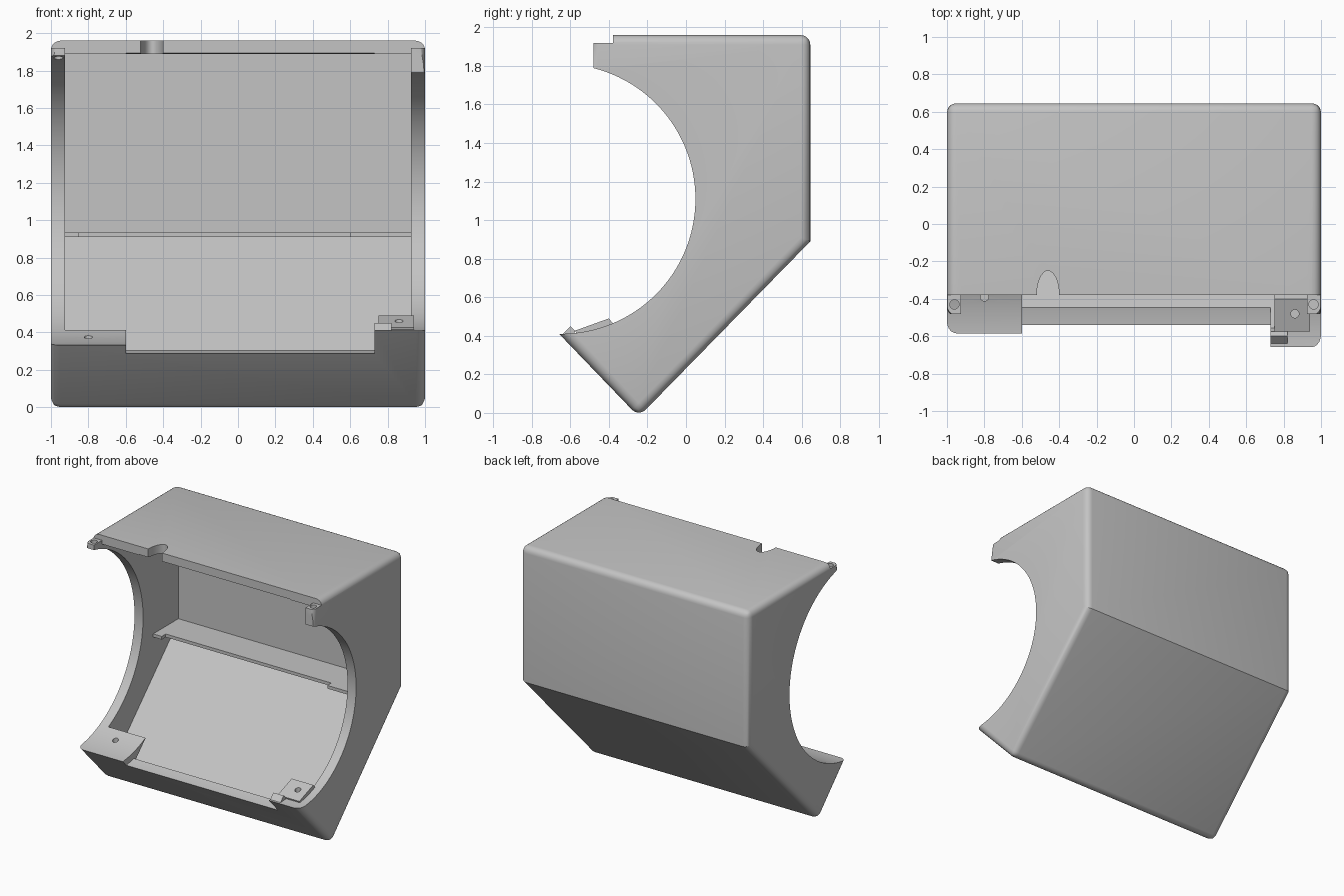
import bpy, bmesh, math

cube = bpy.data.objects.get("Cube")
if cube:
    bpy.data.objects.remove(cube, do_unlink=True)

grey = bpy.data.materials.new("plain_grey")
grey.use_nodes = True
grey.diffuse_color = (0.55, 0.55, 0.55, 1)
grey.node_tree.nodes["Principled BSDF"].inputs["Base Color"].default_value = (0.55, 0.55, 0.55, 1)


def prism(name, profile, x0, x1, bevel=0, sharp=()):
    """Extrude a (y, z) profile along x; optionally round every edge not in sharp."""
    bm = bmesh.new()
    rings = [[bm.verts.new((x, y, z)) for y, z in profile] for x in (x0, x1)]
    bm.faces.new(rings[0])
    bm.faces.new(rings[1])
    n = len(profile)
    for i in range(n):
        j = (i + 1) % n
        bm.faces.new((rings[0][i], rings[0][j], rings[1][j], rings[1][i]))
    if bevel:
        keep = [{rings[0][i], rings[1][i]} for i in sharp]
        edges = [e for e in bm.edges if set(e.verts) not in keep]
        bmesh.ops.bevel(bm, geom=edges, offset=bevel, segments=5,
                        profile=0.5, affect='EDGES')
    bmesh.ops.recalc_face_normals(bm, faces=bm.faces)
    mesh = bpy.data.meshes.new(name)
    bm.to_mesh(mesh)
    bm.free()
    mesh.materials.append(grey)
    ob = bpy.data.objects.new(name, mesh)
    bpy.context.collection.objects.link(ob)
    return ob


def box(name, x, y, z):
    return prism(name, [(y[0], z[0]), (y[1], z[0]), (y[1], z[1]), (y[0], z[1])], *x)


def bore(name, radius, x0, x1, cz=1.11, cy=-0.651, n=128):
    ring = [(cy + radius * math.cos(math.tau * i / n),
             cz + radius * math.sin(math.tau * i / n)) for i in range(n)]
    return prism(name, ring, x0, x1)


def post(name, x, y, z, rx, ry, depth):
    bpy.ops.mesh.primitive_cylinder_add(vertices=32, radius=1, depth=depth, location=(x, y, z))
    ob = bpy.context.object
    ob.name = name
    ob.scale = (rx, ry, 1)
    ob.data.materials.append(grey)
    return ob


def cut(target, cutters):
    for c in cutters:
        c.hide_render = True
        mod = target.modifiers.new("cut", 'BOOLEAN')
        mod.operation = 'DIFFERENCE'
        mod.solver = 'EXACT'
        mod.object = c
        bpy.ops.object.select_all(action='DESELECT')
        bpy.context.view_layer.objects.active = target
        target.select_set(True)
        bpy.ops.object.modifier_apply(modifier=mod.name)


# Rounded outer shell
shell = prism("housing_shell",
              [(-0.48, 1.96), (0.645, 1.96), (0.645, 0.89), (-0.245, -0.02), (-0.74, 0.495)],
              -1, 1, bevel=0.05, sharp=(0, 2, 4))

# Hollow interior, round openings and the stepped top lip
left_bore = bore("left_bore", 0.785, -1.1, -0.6, cz=1.115)
cutters = [
    prism("cavity", [(-1, 1.89), (0.575, 1.89), (0.575, 0.915), (-0.2425, 0.1025), (-0.9, 0.76)],
          -0.925, 0.925),
    left_bore,
    bore("middle_bore", 0.83, -0.6, 0.73),
    bore("right_bore", 0.70, 0.73, 1.1),
    box("lip_step", (-1.2, 1.2), (-1.2, -0.38), (1.92, 2.2)),
    box("lip_gap", (-0.925, 0.925), (-1.2, -0.38), (1.5, 2.2)),
    box("tab_front", (-1.2, 1.2), (-1.2, -0.48), (1.2, 2.2)),
    post("cable_notch", -0.46, -0.38, 1.95, 0.06, 0.13, 0.3),
    post("left_tab_hole", -0.96, -0.43, 1.9, 0.025, 0.025, 0.2),
    post("right_tab_hole", 0.96, -0.43, 1.92, 0.025, 0.025, 0.1),
]
cut(shell, cutters)

# Left mounting ledge follows the left opening
left_ledge = prism("left_mounting_ledge",
                   [(-0.56, 0.36), (-0.30, 0.45), (-0.30, 0.41), (-0.44, 0.27), (-0.5, 0.27)],
                   -0.94, -0.6)
left_hole = post("left_screw_hole", -0.8, -0.39, 0.4, 0.022, 0.022, 0.12)
cut(left_ledge, [left_bore, left_hole])

# Right mounting boss and its small stop
right_boss = prism("right_mounting_boss",
                   [(-0.575, 0.427), (-0.40, 0.49), (-0.38, 0.465), (-0.47, 0.31), (-0.54, 0.33)],
                   0.75, 0.94)
right_hole = post("right_screw_hole", 0.86, -0.48, 0.46, 0.022, 0.022, 0.1)
cut(right_boss, [right_hole])
right_stop = prism("right_stop",
                   [(-0.645, 0.405), (-0.60, 0.45), (-0.575, 0.425), (-0.60, 0.37)], 0.73, 0.82)

# Thin inner shelf with longer ends
shelf = box("inner_shelf", (-0.94, 0.94), (0.31, 0.59), (0.91, 0.935))
left_end = box("shelf_left_end", (-0.94, -0.85), (0.26, 0.32), (0.91, 0.935))
right_end = box("shelf_right_end", (0.60, 0.94), (0.26, 0.32), (0.91, 0.935))

# Remove the cutters and smooth the rounded areas
for c in cutters + [left_hole, right_hole]:
    bpy.data.objects.remove(c, do_unlink=True)
bpy.ops.object.select_all(action='DESELECT')
for ob in (shell, left_ledge, right_boss):
    ob.select_set(True)
bpy.context.view_layer.objects.active = shell
bpy.ops.object.shade_smooth_by_angle(angle=math.radians(30))
